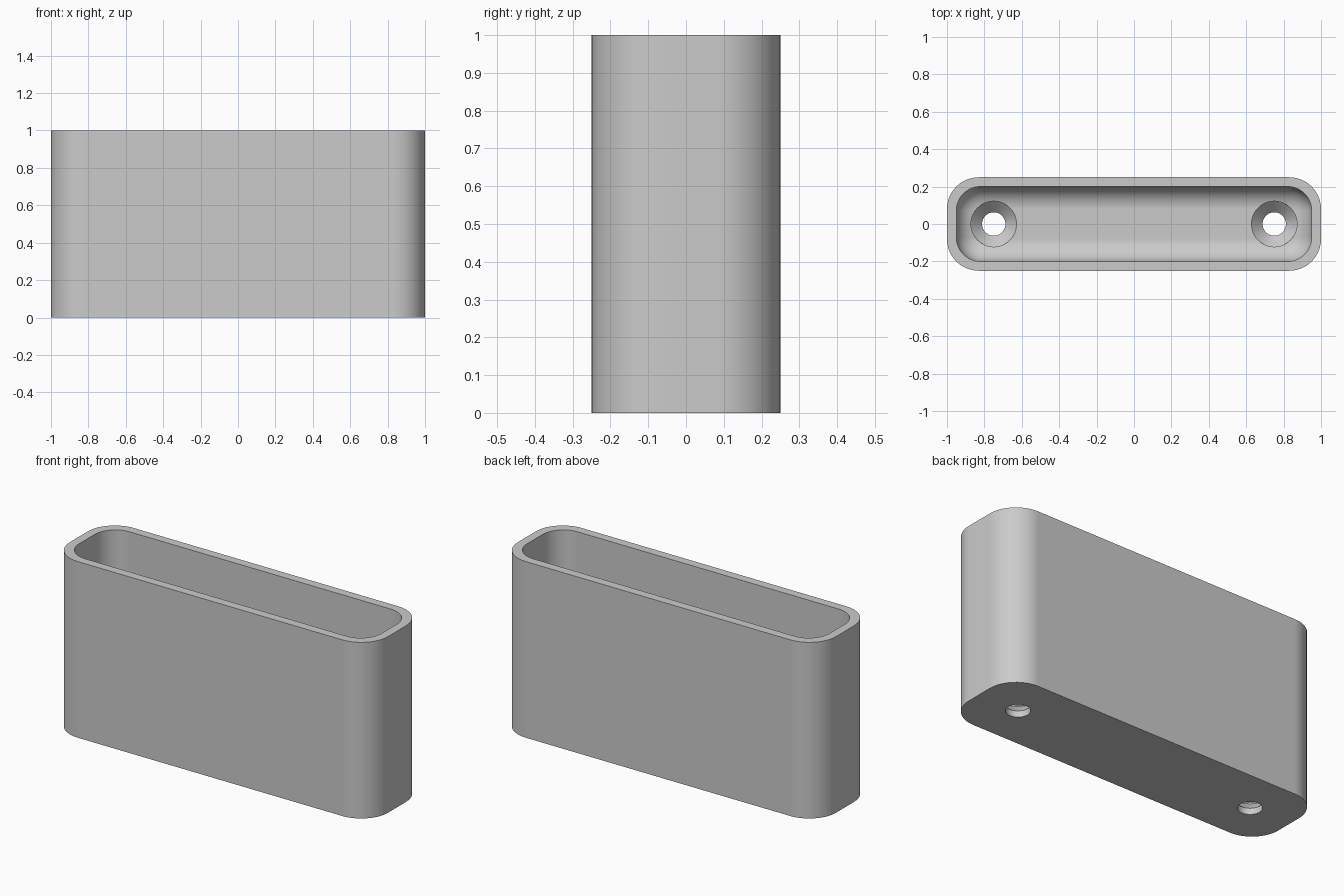
import bpy, bmesh
from math import sin, cos, pi

old = bpy.data.objects.get("Cube")
if old:
    bpy.data.objects.remove(old, do_unlink=True)

HALF_X, HALF_Y, HEIGHT = 1.0, 0.25, 1.0
WALL, FLOOR, FILLET = 0.05, 0.1, 0.12
OUTER_R, INNER_R = 0.17, 0.13
STEPS = 12

grey = bpy.data.materials.new("plain grey")
grey.use_nodes = True
grey.diffuse_color = (0.6, 0.6, 0.6, 1)
grey.node_tree.nodes["Principled BSDF"].inputs["Base Color"].default_value = (0.6, 0.6, 0.6, 1)


def rounded_ring(bm, inset, radius, z):
    """Rounded rectangle of vertices at height z."""
    hx, hy = HALF_X - inset - radius, HALF_Y - inset - radius
    ring = []
    for q, (sx, sy) in enumerate([(1, 1), (-1, 1), (-1, -1), (1, -1)]):
        for i in range(STEPS + 1):
            a = (q + i / STEPS) * pi / 2
            ring.append(bm.verts.new((sx * hx + radius * cos(a), sy * hy + radius * sin(a), z)))
    return ring


def circle_ring(bm, x, radius, z, count=48):
    return [bm.verts.new((x + radius * cos(2 * pi * i / count),
                          radius * sin(2 * pi * i / count), z)) for i in range(count)]


def loft(name, bm, rings):
    """Skin the rings, cap both ends and make an object."""
    for low, high in zip(rings, rings[1:]):
        n = len(low)
        for i in range(n):
            j = (i + 1) % n
            bm.faces.new((low[i], low[j], high[j], high[i]))
    bm.faces.new(rings[0][::-1])
    bm.faces.new(rings[-1])
    bmesh.ops.recalc_face_normals(bm, faces=bm.faces)
    mesh = bpy.data.meshes.new(name)
    bm.to_mesh(mesh)
    bm.free()
    mesh.materials.append(grey)
    obj = bpy.data.objects.new(name, mesh)
    bpy.context.collection.objects.link(obj)
    return obj


# Open box: outer wall, rim, inner wall, filleted floor
bm = bmesh.new()
rings = [rounded_ring(bm, 0, OUTER_R, 0),
         rounded_ring(bm, 0, OUTER_R, HEIGHT),
         rounded_ring(bm, WALL, INNER_R, HEIGHT)]
for i in range(STEPS + 1):
    a = i / STEPS * pi / 2
    shift = FILLET * (1 - cos(a))
    rings.append(rounded_ring(bm, WALL + shift, INNER_R - shift,
                              FLOOR + FILLET * (1 - sin(a))))
box = loft("open_box", bm, rings)

bpy.context.view_layer.objects.active = box
box.select_set(True)

# Countersunk screw holes through the floor
for side, x in (("left", 0.75), ("right", -0.75)):
    bm = bmesh.new()
    profile = [(0.0625, -0.1), (0.0625, 0.035), (0.122, FLOOR - 0.005), (0.122, 0.3)]
    cutter = loft(side + "_hole_cutter", bm, [circle_ring(bm, x, r, z) for r, z in profile])
    cutter.hide_render = True
    cut = box.modifiers.new("screw hole", 'BOOLEAN')
    cut.operation = 'DIFFERENCE'
    cut.solver = 'EXACT'
    cut.object = cutter
    bpy.ops.object.modifier_apply(modifier=cut.name)
    bpy.data.objects.remove(cutter, do_unlink=True)

bpy.ops.object.shade_smooth_by_angle(angle=pi / 6)
normals = box.modifiers.new("even shading", 'WEIGHTED_NORMAL')
normals.keep_sharp = True
